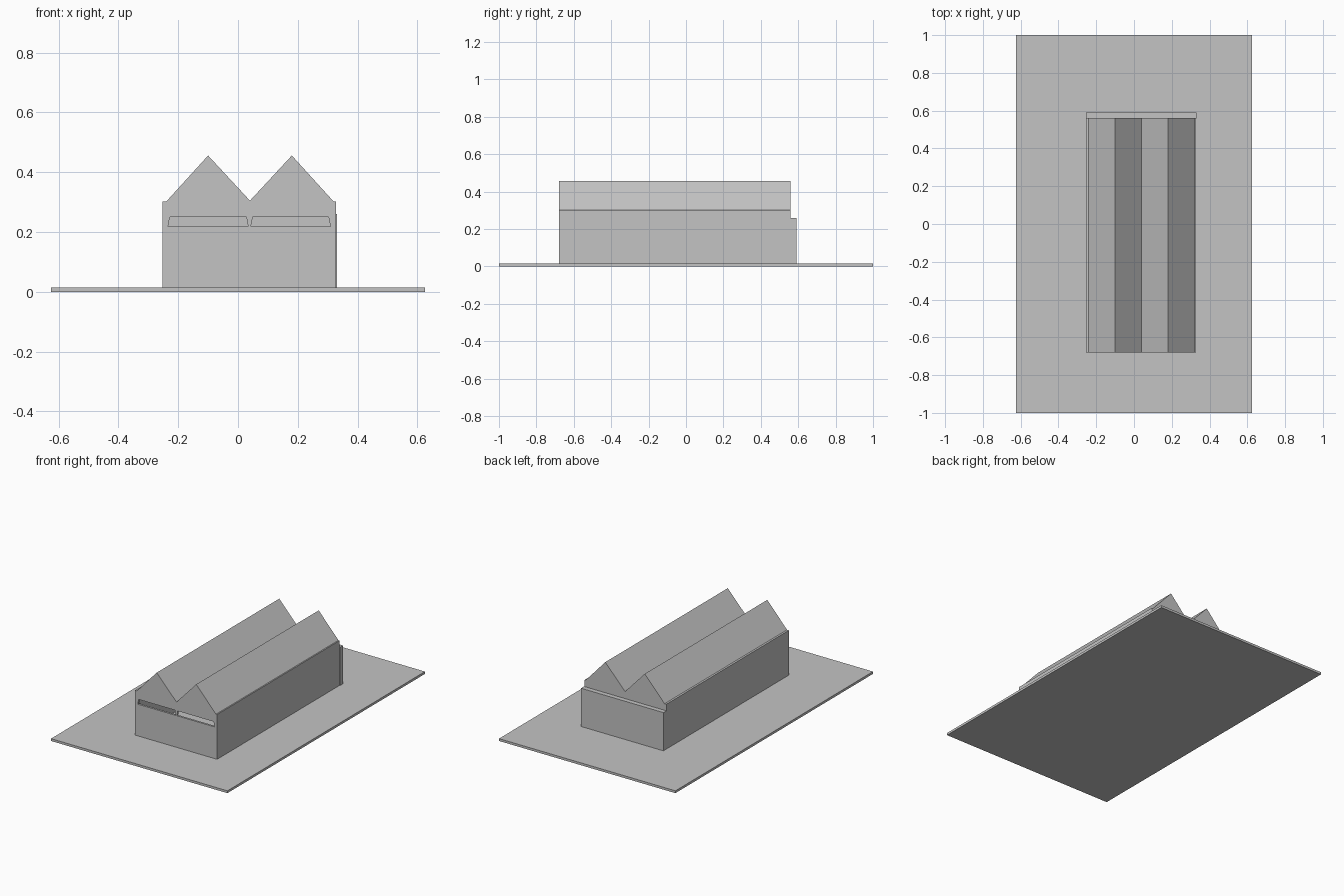
import bpy, bmesh
from mathutils import Vector

cube = bpy.data.objects.get("Cube")
if cube:
    bpy.data.objects.remove(cube, do_unlink=True)

grey = bpy.data.materials.new("plain_grey")
grey.use_nodes = True
colour = (0.55, 0.55, 0.55, 1)
grey.diffuse_color = colour
grey.node_tree.nodes["Principled BSDF"].inputs["Base Color"].default_value = colour


def prism(name, profile, y0, y1):
    """Extrude an (x, z) outline along y."""
    bm = bmesh.new()
    face = bm.faces.new([bm.verts.new((x, y0, z)) for x, z in profile])
    ext = bmesh.ops.extrude_face_region(bm, geom=[face])
    verts = [v for v in ext["geom"] if isinstance(v, bmesh.types.BMVert)]
    bmesh.ops.translate(bm, vec=Vector((0, y1 - y0, 0)), verts=verts)
    bmesh.ops.recalc_face_normals(bm, faces=bm.faces)
    mesh = bpy.data.meshes.new(name)
    bm.to_mesh(mesh)
    bm.free()
    mesh.materials.append(grey)
    ob = bpy.data.objects.new(name, mesh)
    bpy.context.collection.objects.link(ob)
    return ob


def box(name, x0, x1, y0, y1, z0, z1):
    return prism(name, [(x0, z0), (x1, z0), (x1, z1), (x0, z1)], y0, y1)


def cut(target, cutter):
    cutter.hide_render = True
    mod = target.modifiers.new("cut", 'BOOLEAN')
    mod.operation = 'DIFFERENCE'
    mod.solver = 'EXACT'
    mod.object = cutter
    bpy.context.view_layer.objects.active = target
    bpy.ops.object.modifier_apply(modifier=mod.name)
    bpy.data.objects.remove(cutter, do_unlink=True)


# Ground slab and low block behind the hall
box("ground_slab", -0.625, 0.625, -1, 1, 0, 0.015)
box("back_block", -0.253, 0.331, 0.559, 0.59, 0.015, 0.26)

# Hall with a double gabled roof and narrow ledges along the eaves
eave, ridge, valley = 0.302, 0.456, 0.305
hall = prism("hall", [
    (-0.253, 0.015), (0.328, 0.015), (0.328, eave), (0.32, eave),
    (0.18, ridge), (0.04, valley), (-0.10, ridge), (-0.24, eave),
    (-0.253, eave)], -0.68, 0.56)

# Hollow interior
drop = 0.016
cut(hall, prism("interior_cutter", [
    (-0.24, 0.02), (0.318, 0.02), (0.318, eave - drop),
    (0.18, ridge - drop), (0.04, valley - drop), (-0.10, ridge - drop),
    (-0.24, eave - drop)], -0.667, 0.55))

# Two long window slots in the front wall
for x0, x1 in ((-0.234, 0.034), (0.043, 0.309)):
    cut(hall, prism("slot_cutter", [
        (x0, 0.218), (x1, 0.218), (x1 - 0.006, 0.25), (x0 + 0.006, 0.25)],
        -0.72, -0.64))
